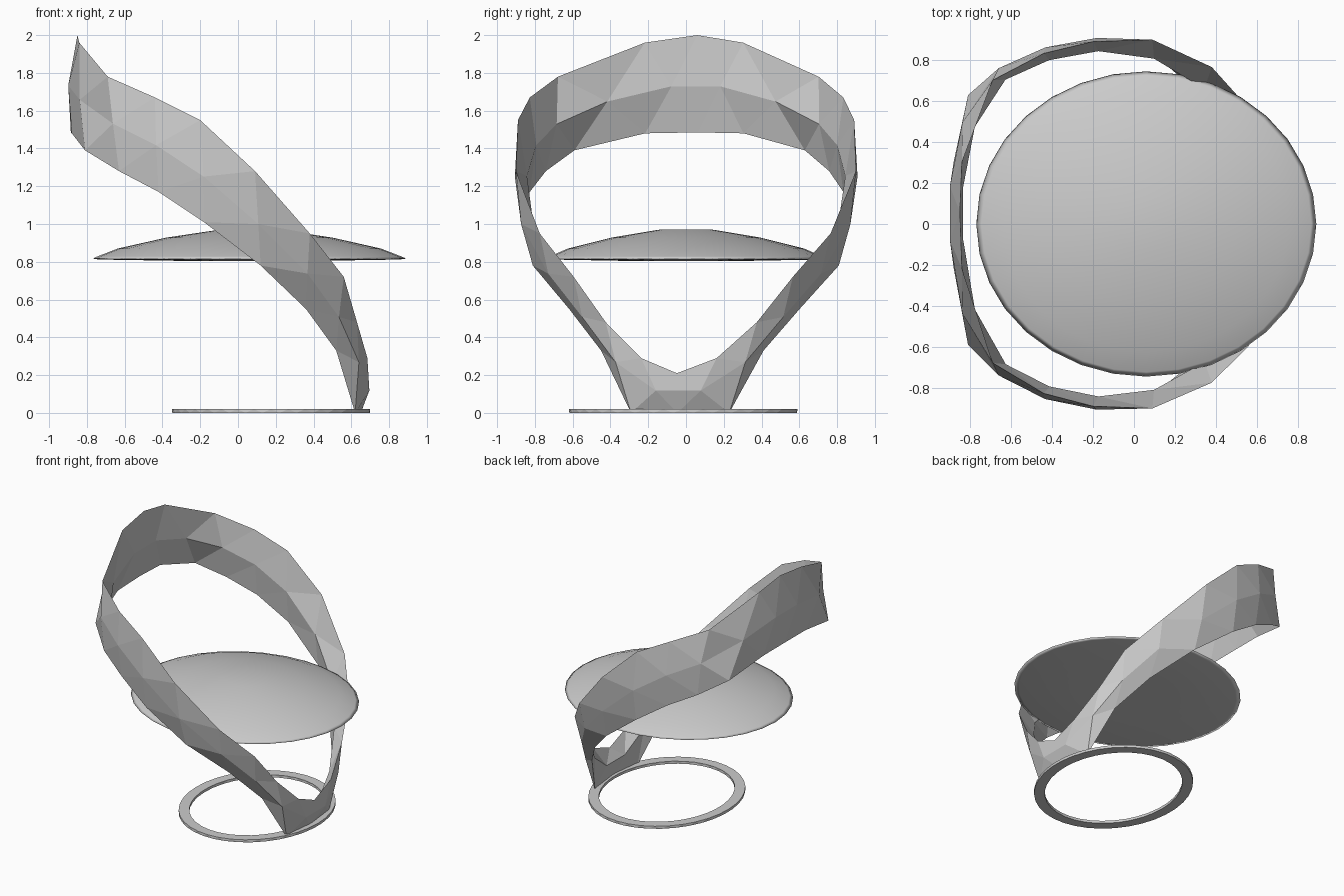
import bpy, math
from mathutils import Vector

if "Cube" in bpy.data.objects:
    bpy.data.objects.remove(bpy.data.objects["Cube"])


def make(name, verts, faces, smooth=False):
    me = bpy.data.meshes.new(name)
    me.from_pydata(verts, [], faces)
    me.update()
    ob = bpy.data.objects.new(name, me)
    bpy.context.collection.objects.link(ob)
    bpy.ops.object.select_all(action='DESELECT')
    ob.select_set(True)
    bpy.context.view_layer.objects.active = ob
    bpy.ops.object.mode_set(mode='EDIT')
    bpy.ops.mesh.select_all(action='SELECT')
    bpy.ops.mesh.normals_make_consistent(inside=False)
    bpy.ops.object.mode_set(mode='OBJECT')
    if smooth:
        bpy.ops.object.shade_smooth()
    return ob


# Seat: shallow elliptical dome with a flat underside
def seat(n=32):
    profile = [(0.19, 0.97), (0.53, 0.928), (0.84, 0.87), (0.97, 0.828),
               (1.0, 0.817), (0.96, 0.812), (0.45, 0.805)]
    verts, faces = [], []
    for r, z in profile:
        for i in range(n):
            a = 2 * math.pi * i / n
            verts.append((0.06 + 0.83 * r * math.cos(a), 0.745 * r * math.sin(a), z))
    for k in range(len(profile) - 1):
        for i in range(n):
            j = (i + 1) % n
            faces.append((k * n + i, k * n + j, (k + 1) * n + j, (k + 1) * n + i))
    last = (len(profile) - 1) * n
    faces += [tuple(range(n)), tuple(range(last, last + n))]
    make("seat", verts, faces, True)


# Closed loop of staggered rings joined by zigzag triangles
def zigzag_loop(name, rings):
    n, m = len(rings[0]), len(rings)
    verts = [v for ring in rings for v in ring]
    faces = []
    for k in range(m):
        a, b = k * n, ((k + 1) % m) * n
        if k % 2:                       # first ring of the pair must be an unstaggered one
            a, b = b, a
        for i in range(n):
            j = (i + 1) % n
            faces += [(a + i, a + j, b + i), (a + j, b + j, b + i)]
    make(name, verts, faces)


# Base: thin flat elliptical ring
def base(n=36):
    def ellipse(inset, z, shift):
        return [(0.175 + (0.525 - inset) * math.cos(2 * math.pi * (i + shift) / n),
                 -0.015 + (0.605 - inset) * math.sin(2 * math.pi * (i + shift) / n), z)
                for i in range(n)]
    zigzag_loop("base_ring", [ellipse(0, 0.02, 0), ellipse(0, 0, 0.5),
                              ellipse(0.075, 0, 0), ellipse(0.075, 0.02, 0.5)])


# Frame: faceted band running from the front foot up and round the back
def frame():
    half = [  # upper edge point, lower edge point
        ((-.85, 0, 2.0), (-.885, 0, 1.485)),
        ((-.84, .26, 1.96), (-.88, .26, 1.48)),
        ((-.69, .69, 1.78), (-.81, .61, 1.39)),
        ((-.44, .83, 1.67), (-.63, .75, 1.28)),
        ((-.20, .89, 1.55), (-.42, .83, 1.17)),
        ((.09, .90, 1.28), (-.18, .87, 1.01)),
        ((.38, .77, .95), (.12, .81, .78)),
        ((.56, .58, .72), (.36, .61, .55)),
        ((.63, .40, .48), (.52, .43, .33)),
        ((.685, .20, .29), (.62, .26, .0)),
        ((.69, 0, .21), (.65, 0, .0)),
    ]

    def place(p, s):
        x, y, z = p
        return Vector((x, s * y - 0.07 * x * (1 - y / 0.92), z))

    pairs = [(place(u, 1), place(l, 1)) for u, l in half]
    pairs += [(place(u, -1), place(l, -1)) for u, l in half[-2:0:-1]]
    up, low, outer, inner = [], [], [], []
    for i, (u, l) in enumerate(pairs):
        u2, l2 = pairs[(i + 1) % len(pairs)]
        mid = (u + l + u2 + l2) / 4
        nrm = (u2 + l2 - u - l).cross(u + u2 - l - l2).normalized()
        if nrm.dot(Vector((mid.x, mid.y, 0))) < 0:
            nrm = -nrm
        up.append(u)
        low.append(l)
        outer.append(mid + nrm * 0.035)
        inner.append(mid - nrm * 0.03)
    zigzag_loop("frame_band", [up, outer, low, inner])


seat()
base()
frame()
